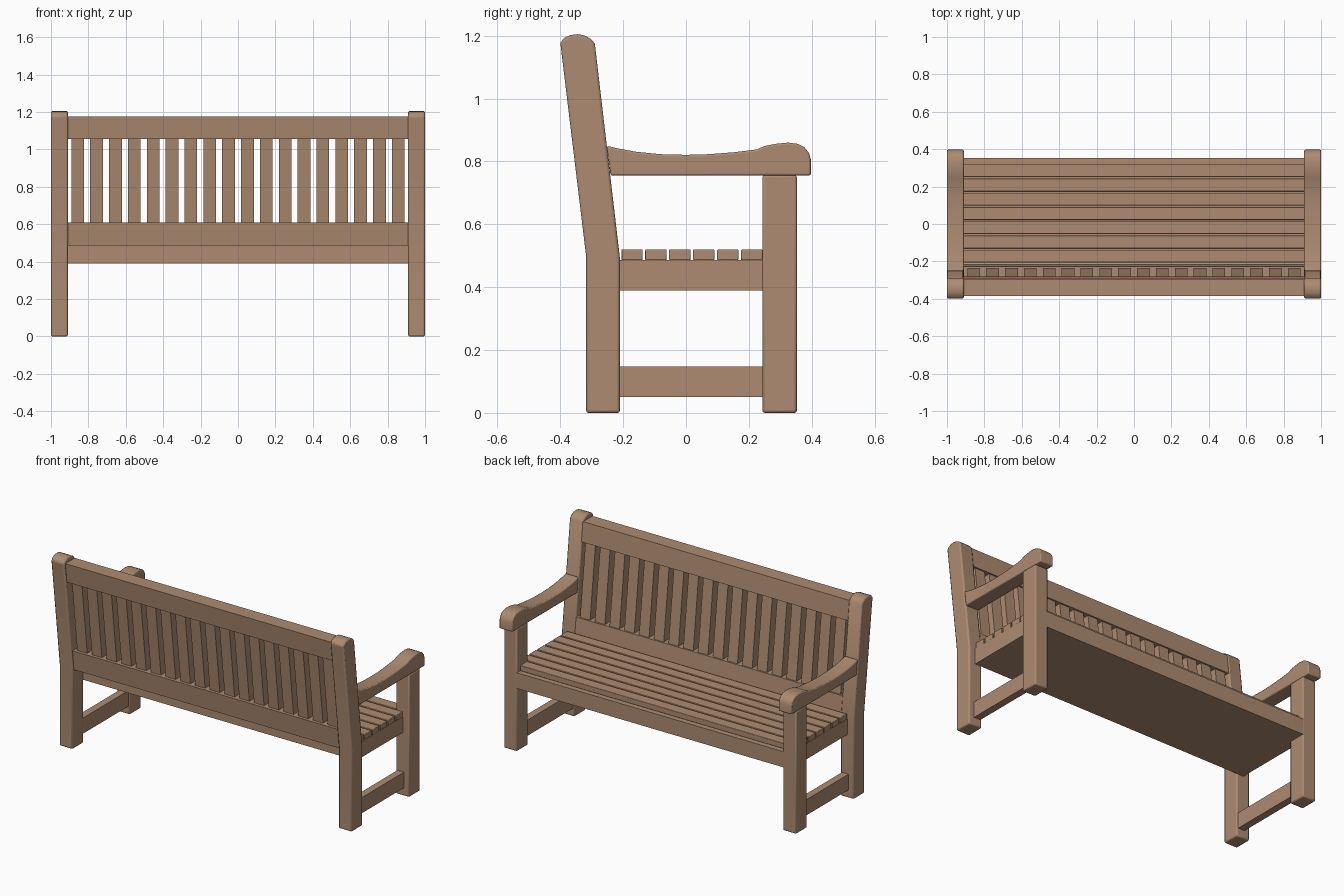
import bpy, bmesh, math

if "Cube" in bpy.data.objects:
    bpy.data.objects.remove(bpy.data.objects["Cube"])

wood = bpy.data.materials.new("warm brown wood")
wood.diffuse_color = (0.42, 0.26, 0.165, 1)
wood.use_nodes = True
wood.node_tree.nodes["Principled BSDF"].inputs["Base Color"].default_value = wood.diffuse_color


def prism(name, profile, x0, x1, bevel=0.0, angle=40):
    """Extrude a (y, z) profile along x from x0 to x1."""
    bm = bmesh.new()
    a = [bm.verts.new((x0, y, z)) for y, z in profile]
    b = [bm.verts.new((x1, y, z)) for y, z in profile]
    n = len(a)
    bm.faces.new(a)
    bm.faces.new(b[::-1])
    for i in range(n):
        j = (i + 1) % n
        bm.faces.new((a[i], b[i], b[j], a[j]))
    bmesh.ops.recalc_face_normals(bm, faces=bm.faces)
    me = bpy.data.meshes.new(name)
    bm.to_mesh(me)
    bm.free()
    ob = bpy.data.objects.new(name, me)
    bpy.context.collection.objects.link(ob)
    me.materials.append(wood)
    if bevel:
        m = ob.modifiers.new("soft edges", 'BEVEL')
        m.width = bevel
        m.segments = 2
        m.limit_method = 'ANGLE'
        m.angle_limit = math.radians(angle)
    bpy.context.view_layer.objects.active = ob
    ob.select_set(True)
    bpy.ops.object.shade_smooth_by_angle(angle=math.radians(35))
    ob.select_set(False)
    return ob


def rect(y0, y1, z0, z1):
    return [(y0, z0), (y1, z0), (y1, z1), (y0, z1)]


def lean(z):
    """y of the front line of the leaning back at height z."""
    return -0.21 - (z - 0.49) * 0.117


def sloped(front, back, z0, z1):
    return [(lean(z0) - back, z0), (lean(z0) - front, z0),
            (lean(z1) - front, z1), (lean(z1) - back, z1)]


# Side frames
back_post = [(-0.318, 0), (-0.21, 0), (-0.21, 0.49), (-0.29, 1.175),
             (-0.303, 1.19), (-0.323, 1.201), (-0.345, 1.205),
             (-0.368, 1.202), (-0.388, 1.193), (-0.4, 1.178), (-0.318, 0.5)]
armrest = [(-0.24, 0.755), (0.397, 0.755), (0.397, 0.808), (0.391, 0.827),
           (0.377, 0.845), (0.355, 0.856), (0.325, 0.86), (0.285, 0.856),
           (0.25, 0.849), (0.225, 0.838), (0.15, 0.829), (0.07, 0.823),
           (0, 0.821), (-0.08, 0.823), (-0.16, 0.831), (-0.22, 0.842),
           (-0.252, 0.85)]
for side, s in (("left", -1), ("right", 1)):
    prism("back_post_" + side, back_post, s * 0.91, s, 0.008)
    prism("front_leg_" + side, rect(0.243, 0.353, 0, 0.757), s * 0.91, s, 0.008)
    prism("armrest_" + side, armrest, s * 0.91, s, 0.006)
    prism("side_stretcher_" + side, rect(-0.212, 0.245, 0.05, 0.147), s * 0.92, s * 0.965)

# Seat base and slats
prism("seat_base", rect(-0.211, 0.352, 0.39, 0.487), -0.957, 0.957)
for i in range(7):
    y = -0.206 + i * 0.0762
    prism("seat_slat_%d" % (i + 1), rect(y, y + 0.068, 0.486, 0.52), -0.957, 0.957, 0.003)

# Backrest rails and upright slats
prism("lower_back_rail", sloped(0.004, 0.093, 0.487, 0.61), -0.912, 0.912)
prism("top_back_rail", sloped(0.004, 0.096, 1.055, 1.175), -0.912, 0.912)
for i in range(18):
    x = (i - 8.5) * 0.1008
    prism("back_slat_%d" % (i + 1), sloped(0.014, 0.074, 0.6, 1.065), x - 0.034, x + 0.034)
